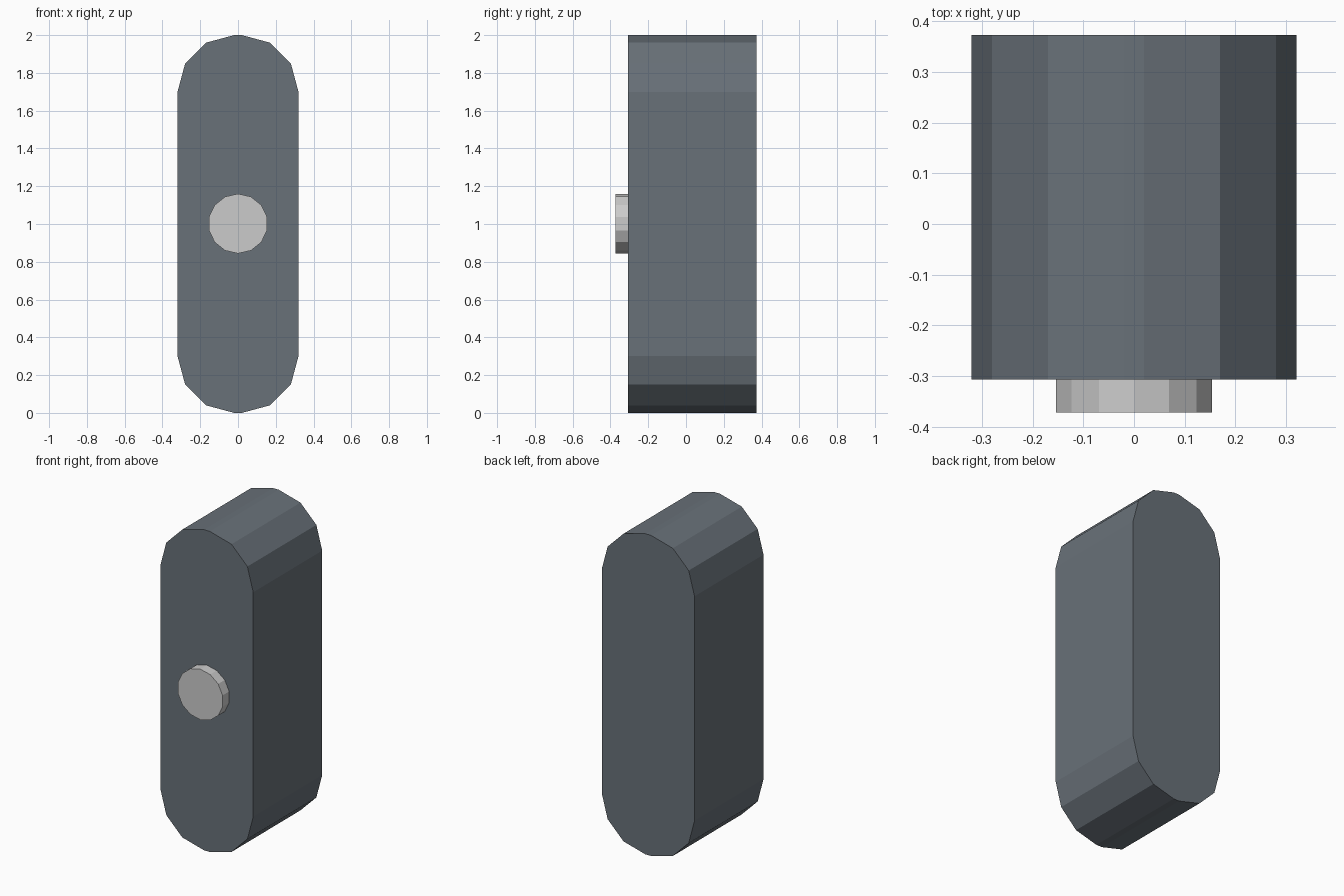
import bpy, bmesh
from math import sin, cos, pi

if "Cube" in bpy.data.objects:
    bpy.data.objects.remove(bpy.data.objects["Cube"])


def extrude_profile(name, points, y_front, y_back, color):
    """Extrude a closed (x, z) outline along y into a flat-shaded solid."""
    bm = bmesh.new()
    face = bm.faces.new([bm.verts.new((x, y_front, z)) for x, z in points])
    new = bmesh.ops.extrude_face_region(bm, geom=[face], use_keep_orig=True)["geom"]
    verts = [g for g in new if isinstance(g, bmesh.types.BMVert)]
    bmesh.ops.translate(bm, verts=verts, vec=(0, y_back - y_front, 0))
    bmesh.ops.recalc_face_normals(bm, faces=bm.faces)
    mesh = bpy.data.meshes.new(name)
    bm.to_mesh(mesh)
    bm.free()
    mat = bpy.data.materials.new(name + "_material")
    mat.diffuse_color = (*color, 1)
    mat.use_nodes = True
    mat.node_tree.nodes["Principled BSDF"].inputs["Base Color"].default_value = mat.diffuse_color
    mesh.materials.append(mat)
    obj = bpy.data.objects.new(name, mesh)
    bpy.context.collection.objects.link(obj)
    return obj


# Body: tall rounded slab, three segments per corner
half_w, height, radius = 0.32, 2.0, 0.30
corners = [(half_w - radius, height - radius), (radius - half_w, height - radius),
           (radius - half_w, radius), (half_w - radius, radius)]
outline = [(cx + radius * cos((q * 3 + i) * pi / 6), cz + radius * sin((q * 3 + i) * pi / 6))
           for q, (cx, cz) in enumerate(corners) for i in range(4)]
extrude_profile("body", outline, -0.307, 0.373, (0.14, 0.165, 0.19))

# Button: 14-sided disc on the front face
disc = [(0.158 * sin(i * 2 * pi / 14), 1.002 + 0.158 * cos(i * 2 * pi / 14)) for i in range(14)]
extrude_profile("button", disc, -0.372, -0.307, (0.8, 0.8, 0.8))
